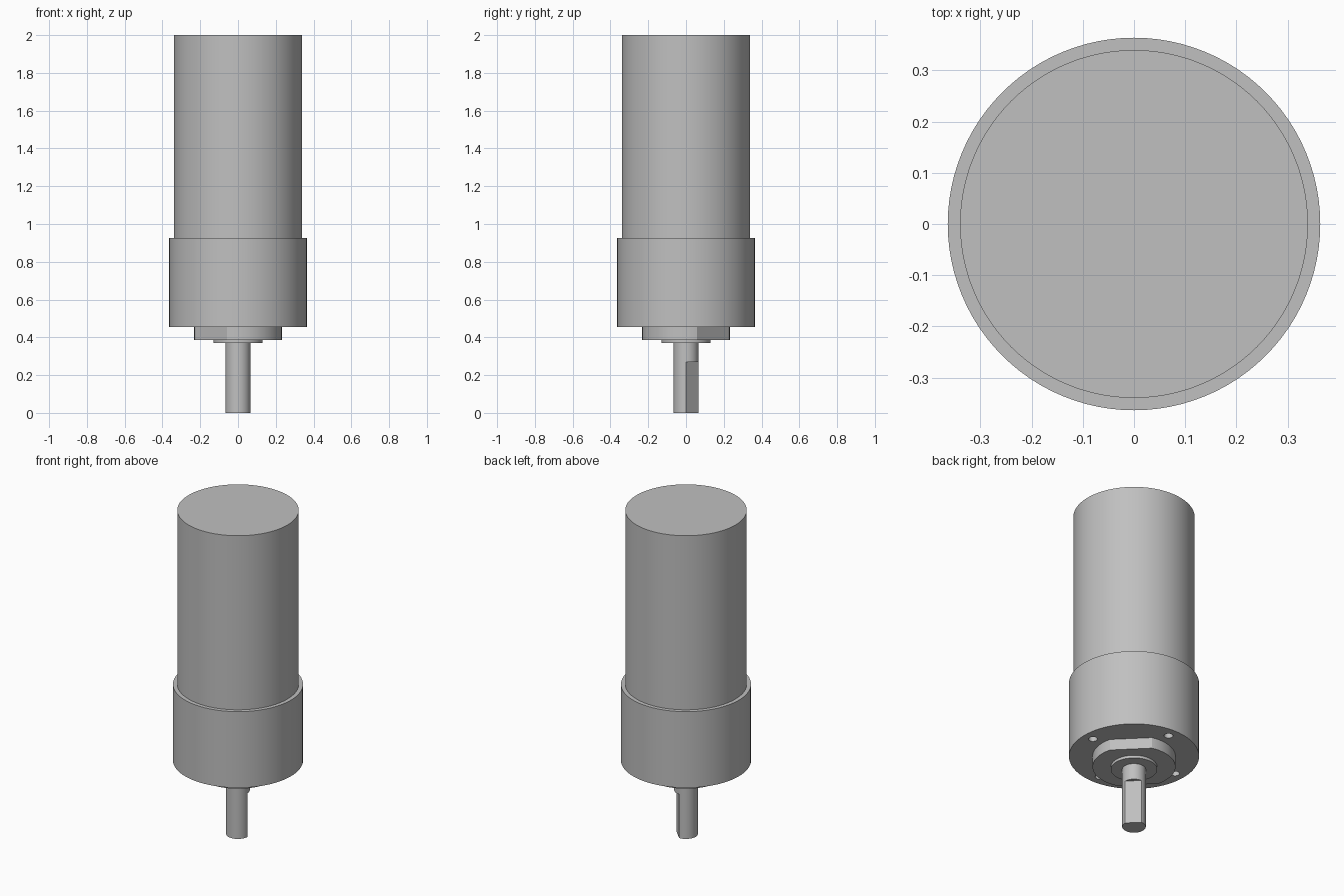
import bpy
import math

if "Cube" in bpy.data.objects:
    bpy.data.objects.remove(bpy.data.objects["Cube"])

GREY = (0.527, 0.527, 0.527, 1.0)
steel = bpy.data.materials.new("steel_grey")
steel.use_nodes = True
steel.diffuse_color = GREY
steel.node_tree.nodes["Principled BSDF"].inputs["Base Color"].default_value = GREY


def cylinder(name, radius, z0, z1, x=0, y=0, sides=96):
    bpy.ops.mesh.primitive_cylinder_add(
        vertices=sides, radius=radius, depth=z1 - z0, location=(x, y, (z0 + z1) / 2))
    obj = bpy.context.object
    obj.name = name
    obj.data.materials.append(steel)
    return obj


def flat_cutter(distance, z0, z1, angle):
    """Box whose inner face lies at the given distance from the axis."""
    size = 0.4
    reach = distance + size / 2
    bpy.ops.mesh.primitive_cube_add(
        size=1, rotation=(0, 0, angle),
        location=(reach * math.cos(angle), reach * math.sin(angle), (z0 + z1) / 2))
    obj = bpy.context.object
    obj.scale = (size, 2 * size, z1 - z0)
    obj.data.materials.append(steel)
    return obj


def cut(target, cutters):
    bpy.context.view_layer.update()
    for cutter in cutters:
        cutter.hide_render = True
        mod = target.modifiers.new("cut", "BOOLEAN")
        mod.operation = "DIFFERENCE"
        mod.solver = "EXACT"
        mod.object = cutter
        with bpy.context.temp_override(object=target, active_object=target):
            bpy.ops.object.modifier_apply(modifier=mod.name)
        bpy.data.objects.remove(cutter)


DIAGONAL = math.radians(45)

# Motor can and wider gearbox
motor_can = cylinder("motor_can", 0.34, 0.925, 2.0)
gearbox = cylinder("gearbox", 0.364, 0.455, 0.925)

# Four mounting holes in the gearbox face
holes = []
for i in range(4):
    a = i * math.pi / 2
    holes.append(cylinder("hole_cutter", 0.025, 0.4, 0.6,
                          0.3 * math.cos(a), 0.3 * math.sin(a), 32))
cut(gearbox, holes)

# Front boss with two opposite flats
boss = cylinder("mounting_boss", 0.232, 0.387, 0.455)
cut(boss, [flat_cutter(0.2, 0.3, 0.5, DIAGONAL + side) for side in (0, math.pi)])

# Bearing collar
collar = cylinder("bearing_collar", 0.13, 0.37, 0.387)

# Output shaft with a D-shaped end
shaft = cylinder("output_shaft", 0.066, 0, 0.37)
cut(shaft, [flat_cutter(0.047, -0.1, 0.27, DIAGONAL)])

# Smooth round walls, sharp rims
bpy.ops.object.select_all(action="DESELECT")
for part in (motor_can, gearbox, boss, collar, shaft):
    part.select_set(True)
bpy.context.view_layer.objects.active = motor_can
bpy.ops.object.shade_smooth_by_angle(angle=math.radians(25))
